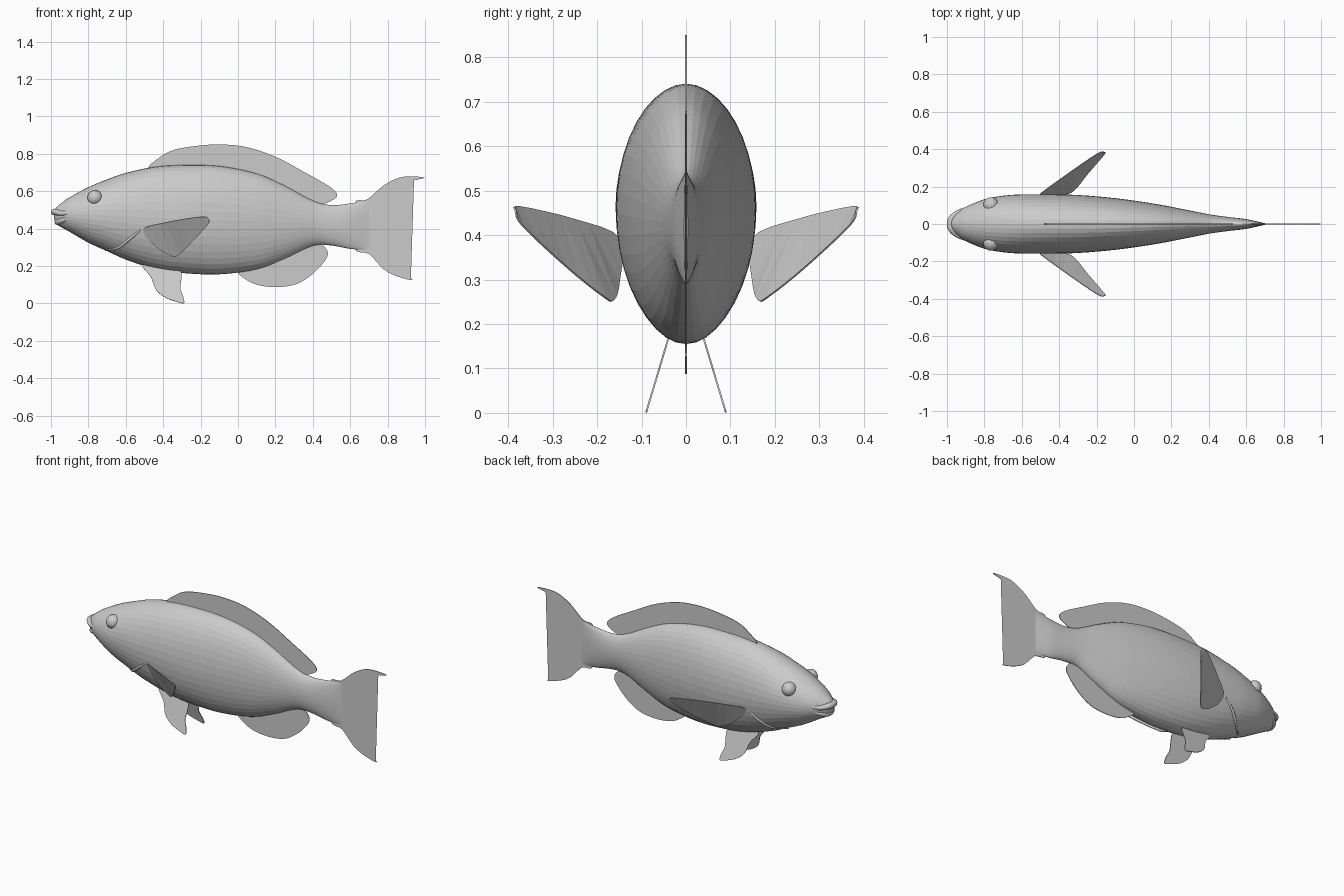
import bpy, bmesh, math
from mathutils import Vector

cube = bpy.data.objects.get("Cube")
if cube:
    bpy.data.objects.remove(cube)

grey = bpy.data.materials.new("plain grey")
grey.use_nodes = True
COLOUR = (0.6, 0.6, 0.6, 1)
grey.diffuse_color = COLOUR
grey.node_tree.nodes["Principled BSDF"].inputs["Base Color"].default_value = COLOUR


def add_object(name, bm):
    mesh = bpy.data.meshes.new(name)
    bm.to_mesh(mesh)
    bm.free()
    mesh.materials.append(grey)
    obj = bpy.data.objects.new(name, mesh)
    bpy.context.collection.objects.link(obj)
    return obj


def spline(points, steps, closed=False):
    """Smooth curve through the points."""
    pts = [Vector(p) for p in points]
    n = len(pts)
    out = []
    for i in range(n if closed else n - 1):
        if closed:
            a, b, c, d = (pts[(i + k) % n] for k in (-1, 0, 1, 2))
        else:
            a, b, c, d = (pts[min(max(i + k, 0), n - 1)] for k in (-1, 0, 1, 2))
        for s in range(steps):
            t = s / steps
            out.append(0.5 * (2 * b + (c - a) * t + (2 * a - 5 * b + 4 * c - d) * t * t
                              + (3 * b - a - 3 * c + d) * t ** 3))
    if not closed:
        out.append(pts[-1])
    return out


# Body: x, top, bottom, half width of each elliptical section
STATIONS = [
    (-.985, .49, .46, .015), (-.97, .515, .425, .04), (-.94, .54, .405, .066),
    (-.9, .568, .383, .092), (-.8, .622, .325, .132), (-.7, .663, .28, .151),
    (-.6, .698, .235, .158), (-.45, .73, .187, .158), (-.3, .74, .163, .155),
    (-.1, .735, .156, .138), (.1, .695, .183, .11), (.25, .63, .24, .082),
    (.4, .55, .308, .052), (.5, .526, .31, .038), (.6, .535, .292, .026),
    (.7, .55, .285, .004)]
SIDES = 40
rings = spline(STATIONS, 5)


def build_body():
    bm = bmesh.new()
    loops = []
    for x, top, bottom, width in rings:
        mid, half = (top + bottom) / 2, (top - bottom) / 2
        loops.append([bm.verts.new((x, width * math.cos(a), mid + half * math.sin(a)))
                      for a in (2 * math.pi * k / SIDES for k in range(SIDES))])
    for one, two in zip(loops, loops[1:]):
        for k in range(SIDES):
            j = (k + 1) % SIDES
            bm.faces.new((one[k], one[j], two[j], two[k]))
    bm.faces.new(loops[0])
    bm.faces.new(loops[-1])
    bmesh.ops.recalc_face_normals(bm, faces=bm.faces)
    return add_object("body", bm)


def skin_y(x, z):
    """Half width of the body at a given side-on position."""
    ring = min(rings, key=lambda r: abs(r[0] - x))
    h = (z - (ring[1] + ring[2]) / 2) / ((ring[1] - ring[2]) / 2)
    return ring[3] * math.sqrt(max(0, 1 - h * h))


def build_fin(name, outline, steps=4, thickness=.004):
    bm = bmesh.new()
    bm.faces.new([bm.verts.new(p) for p in spline(outline, steps, True)])
    bmesh.ops.triangulate(bm, faces=bm.faces)
    fin = add_object(name, bm)
    solid = fin.modifiers.new("thickness", "SOLIDIFY")
    solid.thickness = thickness
    solid.offset = 0
    return fin


def build_tube(name, points, radius, radii=None):
    curve = bpy.data.curves.new(name, "CURVE")
    curve.dimensions = "3D"
    curve.bevel_depth = radius
    curve.bevel_resolution = 3
    curve.use_fill_caps = True
    path = spline(points, 6)
    line = curve.splines.new("POLY")
    line.points.add(len(path) - 1)
    for i, (point, co) in enumerate(zip(line.points, path)):
        point.co = (*co, 1)
        point.radius = .25 + .75 * math.sin(math.pi * i / (len(path) - 1)) ** .6
    curve.materials.append(grey)
    obj = bpy.data.objects.new(name, curve)
    bpy.context.collection.objects.link(obj)


def flat(points):
    return [(x, 0, z) for x, z in points]


build_body()

# Fins on the centre line
build_fin("dorsal_fin", flat([
    (-.47, .715), (-.42, .78), (-.34, .822), (-.2, .845), (-.08, .85), (.05, .835),
    (.2, .785), (.35, .705), (.49, .625), (.53, .58), (.5, .55), (.44, .53),
    (.37, .545), (.3, .58), (.1, .665), (-.2, .71)]))
build_fin("anal_fin", flat([
    (0, .18), (.04, .13), (.11, .098), (.21, .088), (.31, .103), (.39, .15),
    (.45, .21), (.48, .26), (.465, .3), (.42, .318), (.3, .29), (.15, .22)]))
build_fin("tail_fin", flat([
    (.62, .53), (.69, .556), (.78, .632), (.86, .672), (.93, .679), (.998, .672),
    (.92, .65), (.87, .595), (.853, .5), (.851, .35), (.838, .25), (.865, .18),
    (.932, .127), (.86, .142), (.78, .182), (.7, .265), (.62, .3)]))

for side, label in ((1, "left"), (-1, "right")):
    # Paired fins
    build_fin(label + "_pectoral_fin", [(x, side * y, z) for x, y, z in [
        (-.51, .15, .393), (-.38, .25, .435), (-.2, .374, .464), (-.158, .383, .453),
        (-.163, .367, .42), (-.25, .265, .325), (-.31, .19, .265), (-.35, .163, .253),
        (-.43, .15, .298)]])
    build_fin(label + "_pelvic_fin", [(x, side * (.09 - .3 * z), z) for x, z in [
        (-.51, .205), (-.465, .14), (-.44, .075), (-.39, .033), (-.33, .01),
        (-.29, .002), (-.292, .035), (-.308, .08), (-.303, .13), (-.31, .175),
        (-.4, .2)]])

    # Eyeball
    bm = bmesh.new()
    bmesh.ops.create_uvsphere(bm, u_segments=16, v_segments=10, radius=.041)
    eye = add_object(label + "_eye", bm)
    eye.location = (-.765, side * .102, .565)
    eye.rotation_euler.x = math.pi / 2

    # Gill cover ridge
    build_tube(label + "_gill_ridge", [
        (x, side * (skin_y(x, z) - .002), z)
        for x, z in [(-.52, .395), (-.58, .345), (-.64, .3), (-.71, .284)]], .009)

# Lips
for name, half, radius in (
        ("upper_lip", [(-.885, .087, .487), (-.94, .062, .482), (-.975, .03, .489)], .018),
        ("lower_lip", [(-.9, .078, .458), (-.935, .056, .446), (-.956, .028, .438)], .019)):
    tip = [(half[-1][0] - .007, 0, half[-1][2])]
    build_tube(name, half + tip + [(x, -y, z) for x, y, z in reversed(half)], radius)
